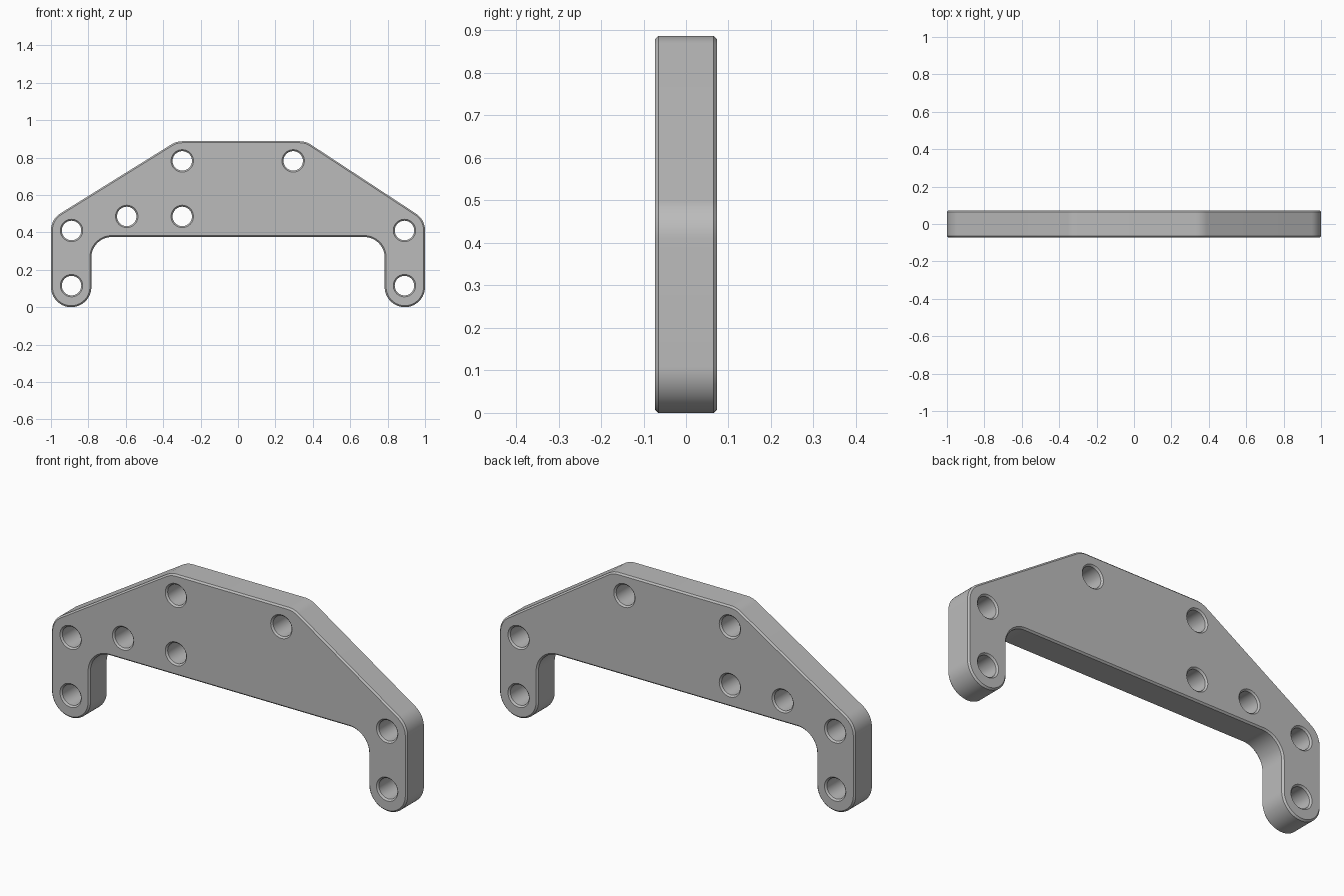
import bpy
import bmesh
from math import atan2, cos, sin, pi, radians

cube = bpy.data.objects.get("Cube")
if cube:
    bpy.data.objects.remove(cube, do_unlink=True)

HALF_DEPTH = 0.073
CHAMFER = 0.008
ROUND = 0.108          # radius of the outer corners and leg ends
LEG_X = 0.892          # centre line of each leg
SHOULDER_Z, TOP_Z = 0.41, 0.779
LEFT_TOP, RIGHT_TOP = 0.33, -0.298
FILLET, FILLET_X, FILLET_Z = 0.11, 0.674, 0.265
HOLE = 0.052

# Directions square to the two sloping edges
slope = TOP_Z - SHOULDER_Z
left_normal = pi / 2 - atan2(slope, LEG_X - LEFT_TOP)
right_normal = pi / 2 + atan2(slope, LEG_X + RIGHT_TOP)


def arc(x, z, radius, start, end, steps):
    return [(x + radius * cos(start + (end - start) * i / steps),
             z + radius * sin(start + (end - start) * i / steps))
            for i in range(steps + 1)]


def plate_outline(inset):
    r = ROUND - inset
    f = FILLET + inset
    return (arc(LEG_X, ROUND, r, -pi, 0, 32)
            + arc(LEG_X, SHOULDER_Z, r, 0, left_normal, 12)
            + arc(LEFT_TOP, TOP_Z, r, left_normal, pi / 2, 8)
            + arc(RIGHT_TOP, TOP_Z, r, pi / 2, right_normal, 8)
            + arc(-LEG_X, SHOULDER_Z, r, right_normal, pi, 12)
            + arc(-LEG_X, ROUND, r, -pi, 0, 32)
            + arc(-FILLET_X, FILLET_Z, f, pi, pi / 2, 16)
            + arc(FILLET_X, FILLET_Z, f, pi / 2, 0, 16))


def hole_outline(x, z):
    return lambda inset: arc(x, z, HOLE + inset, 0, 2 * pi, 40)[:-1]


# Bolt holes: two in each leg, four in the web
holes = [(s * 0.89, z) for s in (-1, 1) for z in (0.115, SHOULDER_Z)]
holes += [(-0.595, 0.485), (-0.298, 0.485), (-0.298, 0.782), (0.295, 0.782)]
outlines = [plate_outline] + [hole_outline(x, z) for x, z in holes]

# Chamfered walls of the plate edge and of every hole
bm = bmesh.new()
levels = [(-HALF_DEPTH, CHAMFER), (CHAMFER - HALF_DEPTH, 0),
          (HALF_DEPTH - CHAMFER, 0), (HALF_DEPTH, CHAMFER)]
front_edges, back_edges = [], []
for outline in outlines:
    rings = [[bm.verts.new((x, y, z)) for x, z in outline(inset)]
             for y, inset in levels]
    count = len(rings[0])
    for near, far in zip(rings, rings[1:]):
        for i in range(count):
            j = (i + 1) % count
            bm.faces.new((near[i], near[j], far[j], far[i]))
    for ring, edges in ((rings[0], front_edges), (rings[-1], back_edges)):
        edges += [bm.edges.get((ring[i - 1], ring[i])) for i in range(count)]

# Flat front and back with the holes left open
for edges, side in ((front_edges, -1), (back_edges, 1)):
    bmesh.ops.triangle_fill(bm, edges=edges, use_beauty=True,
                            use_dissolve=False, normal=(0, side, 0))
bmesh.ops.recalc_face_normals(bm, faces=bm.faces)

mesh = bpy.data.meshes.new("bracket_plate")
bm.to_mesh(mesh)
bm.free()
plate = bpy.data.objects.new("bracket_plate", mesh)
bpy.context.collection.objects.link(plate)

# Plain grey metal
grey = bpy.data.materials.new("plain_grey")
grey.use_nodes = True
colour = (0.5, 0.5, 0.5, 1)
grey.diffuse_color = colour
grey.node_tree.nodes["Principled BSDF"].inputs["Base Color"].default_value = colour
mesh.materials.append(grey)

bpy.ops.object.select_all(action="DESELECT")
plate.select_set(True)
bpy.context.view_layer.objects.active = plate
bpy.ops.object.shade_smooth_by_angle(angle=radians(30))
